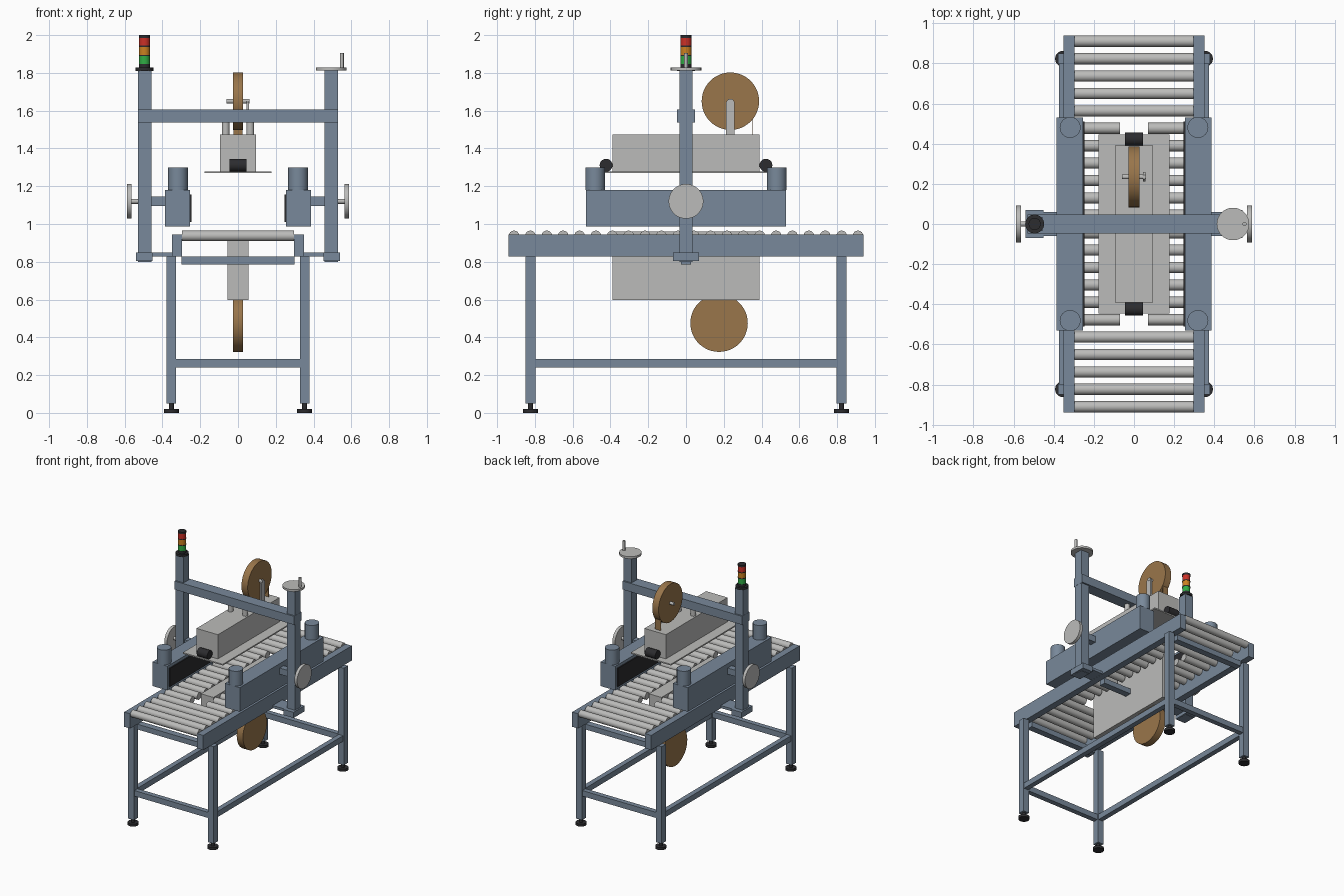
import bpy, bmesh, math
from mathutils import Matrix, Vector

cube = bpy.data.objects.get("Cube")
if cube:
    bpy.data.objects.remove(cube, do_unlink=True)


def material(name, rgb):
    m = bpy.data.materials.new(name)
    m.use_nodes = True
    m.diffuse_color = (*rgb, 1)
    m.node_tree.nodes["Principled BSDF"].inputs["Base Color"].default_value = (*rgb, 1)
    return m


BLUE = material("blue grey paint", (0.19, 0.25, 0.325))
STEEL = material("light steel", (0.50, 0.50, 0.49))
BLACK = material("black rubber", (0.025, 0.025, 0.028))
TAPE = material("brown tape", (0.32, 0.18, 0.07))
RED = material("red lamp", (0.60, 0.03, 0.02))
AMBER = material("amber lamp", (0.60, 0.22, 0.015))
GREEN = material("green lamp", (0.03, 0.42, 0.06))


def make(name, bm, mat, smooth=False):
    me = bpy.data.meshes.new(name)
    bm.to_mesh(me)
    bm.free()
    me.materials.append(mat)
    ob = bpy.data.objects.new(name, me)
    bpy.context.collection.objects.link(ob)
    if smooth:
        bpy.ops.object.select_all(action='DESELECT')
        ob.select_set(True)
        bpy.context.view_layer.objects.active = ob
        bpy.ops.object.shade_smooth_by_angle(angle=math.radians(35))
    return ob


def box(name, x, y, z, mat):
    """Box from (low, high) ranges on each axis."""
    lo, hi = zip(*(sorted(r) for r in (x, y, z)))
    bm = bmesh.new()
    bmesh.ops.create_cube(bm, size=1)
    for v in bm.verts:
        v.co = Vector([lo[i] + (v.co[i] + 0.5) * (hi[i] - lo[i]) for i in range(3)])
    return make(name, bm, mat)


def add_rod(bm, axis, centre, r, length, sides=32):
    turn = {'x': Matrix.Rotation(math.pi / 2, 4, 'Y'), 'z': Matrix.Identity(4)}[axis]
    bmesh.ops.create_cone(bm, cap_ends=True, segments=sides, radius1=r, radius2=r,
                          depth=length, matrix=Matrix.Translation(centre) @ turn)


def rod(name, axis, centre, r, length, mat, sides=32):
    bm = bmesh.new()
    add_rod(bm, axis, centre, r, length, sides)
    return make(name, bm, mat, True)


def upright(name, x, y, z0, z1, r, mat):
    return rod(name, 'z', (x, y, (z0 + z1) / 2), r, z1 - z0, mat)


# Frame: rails, legs, feet and stretchers
for side, s in (("left", 1), ("right", -1)):
    box(f"{side}_rail", (s * .297, s * .35), (-.94, .94), (.827, .945), BLUE)
    box(f"{side}_long_stretcher", (s * .333, s * .373), (-.80, .80), (.24, .285), BLUE)
    for end, e in (("front", -1), ("back", 1)):
        n = f"{end}_{side}"
        box(f"{n}_leg", (s * .327, s * .379), (e * .797, e * .849), (.05, .827), BLUE)
        upright(f"{n}_foot_stem", s * .353, e * .823, .015, .055, .013, BLACK)
        upright(f"{n}_foot_pad", s * .353, e * .823, 0, .02, .04, BLACK)
for end, y in (("front", -.823), ("middle", 0), ("back", .823)):
    box(f"{end}_cross_beam", (-.30, .30), (y - .026, y + .026), (.785, .827), BLUE)
    if y:
        box(f"{end}_cross_stretcher", (-.33, .33), (y - .02, y + .02), (.24, .285), BLUE)

# Conveyor rollers, split in the middle zone around the lower head
bm = bmesh.new()
for i in range(22):
    y = .0867 * (i - 10.5)
    if abs(y) < .5:
        for s in (-1, 1):
            add_rod(bm, 'x', (s * .1835, y, .937), .028, .227, 24)
    else:
        add_rod(bm, 'x', (0, y, .937), .028, .594, 24)
make("conveyor_rollers", bm, STEEL, True)

# Columns, their brackets, and the side belt drives
for side, s in (("left", 1), ("right", -1)):
    box(f"{side}_column", (s * .457, s * .529), (-.035, .035), (.80, 1.812), BLUE)
    box(f"{side}_column_bracket", (s * .452, s * .541), (-.07, .07), (.803, .848), BLUE)
    box(f"{side}_bracket_arm", (s * .345, s * .455), (-.06, .06), (.828, .848), BLUE)
    box(f"{side}_drive_arm", (s * .38, s * .46), (-.025, .025), (1.095, 1.145), BLUE)
    box(f"{side}_drive_housing", (s * .255, s * .387), (-.53, .53), (.987, 1.18), BLUE)
    box(f"{side}_drive_belt", (s * .246, s * .256), (-.51, .51), (1.01, 1.157), BLACK)
    for end, e in (("front", -1), ("back", 1)):
        upright(f"{end}_{side}_motor", s * .318, e * .481, 1.18, 1.298, .052, BLUE)
    rod(f"{side}_handwheel_shaft", 'x', (s * .54, 0, 1.12), .013, .05, STEEL)
    rod(f"{side}_handwheel", 'x', (s * .576, 0, 1.12), .092, .024, STEEL, 40)
box("top_beam", (-.53, .53), (-.047, .047), (1.537, 1.605), BLUE)

# Height crank on the left column
upright("height_crank_disc", .493, 0, 1.812, 1.829, .081, STEEL)
upright("height_crank_grip", .55, 0, 1.825, 1.905, .01, STEEL)

# Signal tower on the right column
tower = (("base_flange", 1.81, 1.828, .047, BLACK), ("base", 1.828, 1.848, .03, BLACK),
         ("green_lamp", 1.848, 1.889, .029, GREEN), ("lower_ring", 1.889, 1.896, .03, BLACK),
         ("amber_lamp", 1.896, 1.937, .029, AMBER), ("upper_ring", 1.937, 1.944, .03, BLACK),
         ("red_lamp", 1.944, 1.985, .029, RED), ("cap", 1.985, 2.0, .03, BLACK))
for part, z0, z1, r, mat in tower:
    upright(f"signal_{part}", -.495, 0, z0, z1, r, mat)

# Upper taping head hung from the beam
box("upper_head_body", (-.095, .095), (-.39, .39), (1.278, 1.473), STEEL)
box("upper_head_plate", (-.177, .177), (-.445, .445), (1.269, 1.279), STEEL)
for side, s in (("left", 1), ("right", -1)):
    upright(f"{side}_head_hanger", s * .065, 0, 1.47, 1.54, .02, STEEL)
for end, e in (("front", -1), ("back", 1)):
    rod(f"{end}_press_roller", 'x', (0, e * .423, 1.311), .034, .092, BLACK)

# Upper tape roll with shaft, pointed holder and hanging strip
rod("upper_tape_roll", 'x', (0, .235, 1.65), .152, .055, TAPE, 48)
rod("upper_roll_shaft", 'x', (0, .235, 1.65), .012, .12, STEEL)
bm = bmesh.new()
outline = ((.212, 1.47), (.258, 1.47), (.258, 1.645), (.245, 1.663), (.225, 1.663), (.212, 1.645))
face = bm.faces.new([bm.verts.new((.046, y, z)) for y, z in outline])
moved = bmesh.ops.extrude_face_region(bm, geom=[face])["geom"]
bmesh.ops.translate(bm, vec=(.012, 0, 0), verts=[g for g in moved if isinstance(g, bmesh.types.BMVert)])
bmesh.ops.recalc_face_normals(bm, faces=bm.faces)
make("upper_roll_holder", bm, STEEL)
box("tape_strip", (-.025, .025), (.352, .355), (1.47, 1.60), TAPE)

# Lower taping head and roll beneath the conveyor
box("lower_head_body", (-.056, .056), (-.39, .39), (.598, .96), STEEL)
rod("lower_tape_roll", 'x', (0, .175, .475), .152, .055, TAPE, 48)
